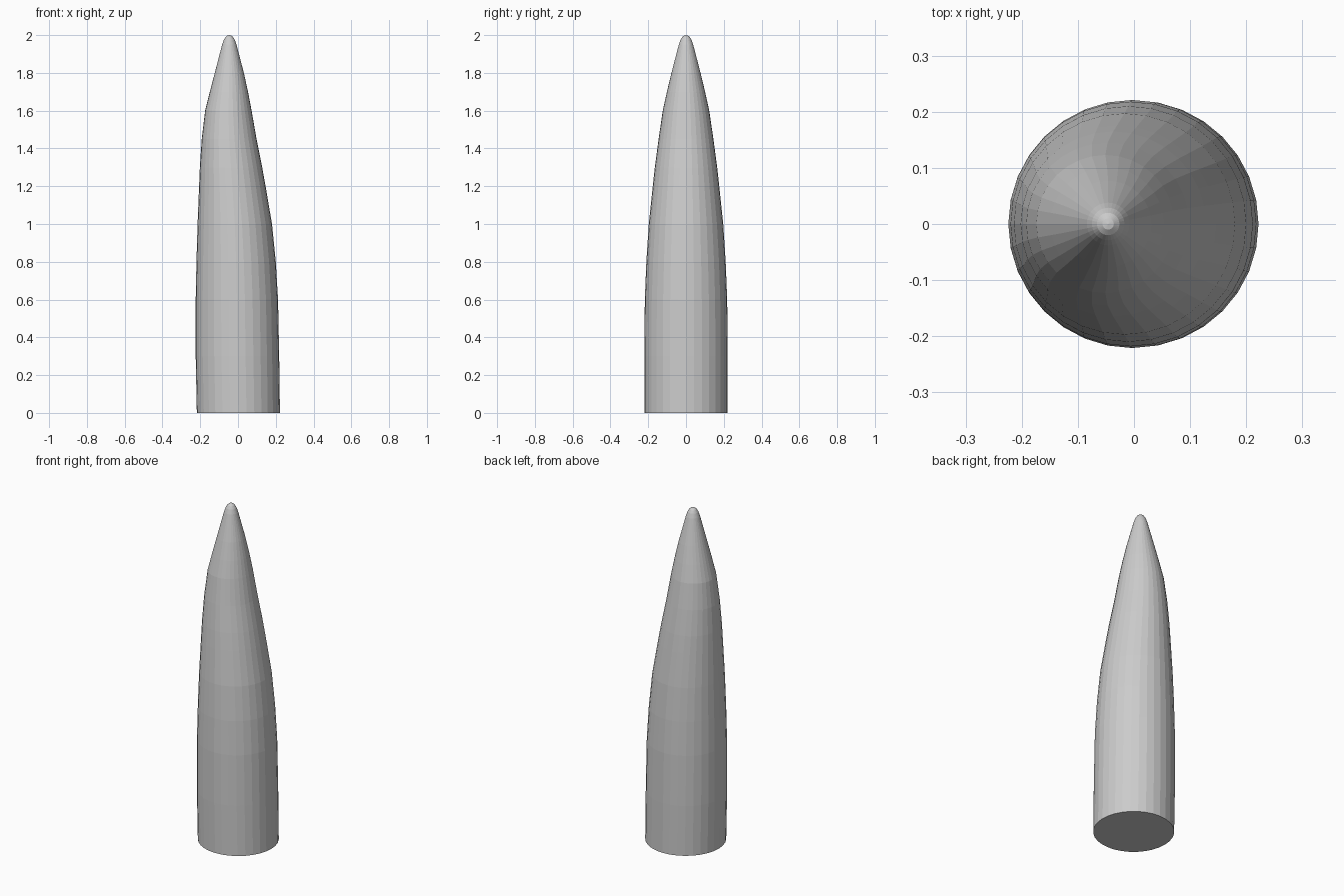
import bpy
import bmesh
from math import cos, sin, tau

if "Cube" in bpy.data.objects:
    bpy.data.objects.remove(bpy.data.objects["Cube"])

SIDES = 32

# Cross-sections from base to tip: height, radius, sideways offset
SECTIONS = [
    (0.00, 0.220, 0.002), (0.30, 0.221, -0.003), (0.60, 0.218, -0.006),
    (0.80, 0.210, -0.010), (1.00, 0.197, -0.017), (1.20, 0.176, -0.030),
    (1.30, 0.165, -0.037), (1.45, 0.145, -0.047), (1.60, 0.123, -0.051),
    (1.70, 0.101, -0.048), (1.80, 0.077, -0.046), (1.90, 0.051, -0.046),
    (1.95, 0.038, -0.046), (1.975, 0.029, -0.046), (1.99, 0.020, -0.046),
    (1.998, 0.010, -0.046),
]

bm = bmesh.new()
rings = []
for z, r, cx in SECTIONS:
    rings.append([bm.verts.new((cx + r * cos(tau * i / SIDES), r * sin(tau * i / SIDES), z))
                  for i in range(SIDES)])

# Tapering side wall
for low, high in zip(rings, rings[1:]):
    for i in range(SIDES):
        j = (i + 1) % SIDES
        bm.faces.new((low[i], low[j], high[j], high[i]))

# Flat base and rounded tip
bm.faces.new(rings[0][::-1])
tip = bm.verts.new((-0.046, 0, 2.0))
for i in range(SIDES):
    bm.faces.new((rings[-1][i], rings[-1][(i + 1) % SIDES], tip))

mesh = bpy.data.meshes.new("curved_spike")
bm.to_mesh(mesh)
bm.free()
spike = bpy.data.objects.new("curved_spike", mesh)
bpy.context.collection.objects.link(spike)
